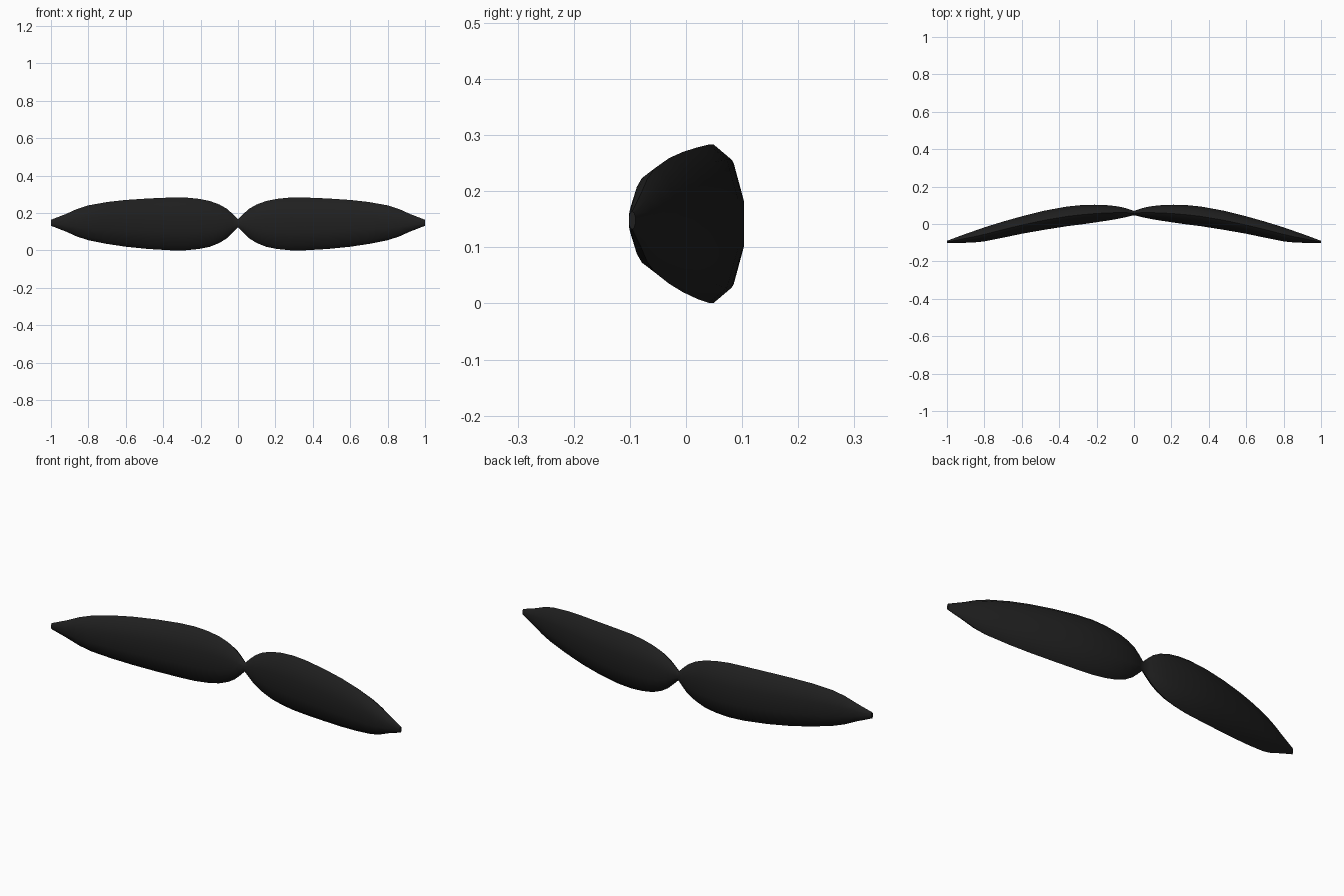
import bpy, bmesh, math

if "Cube" in bpy.data.objects:
    bpy.data.objects.remove(bpy.data.objects["Cube"])

SIDES = 10

# Stations along one lobe: x, front y, back y, centre z, half height
STATIONS = [
    (0.00, 0.047, 0.070, 0.145, 0.022),
    (0.03, 0.040, 0.080, 0.145, 0.052),
    (0.06, 0.033, 0.089, 0.144, 0.079),
    (0.10, 0.025, 0.096, 0.143, 0.103),
    (0.15, 0.017, 0.101, 0.142, 0.122),
    (0.21, 0.008, 0.103, 0.142, 0.134),
    (0.28, -0.002, 0.101, 0.142, 0.141),
    (0.36, -0.012, 0.093, 0.142, 0.141),
    (0.48, -0.031, 0.071, 0.143, 0.135),
    (0.60, -0.052, 0.041, 0.145, 0.125),
    (0.70, -0.073, 0.013, 0.147, 0.112),
    (0.80, -0.093, -0.018, 0.148, 0.093),
    (0.86, -0.099, -0.039, 0.148, 0.074),
    (0.92, -0.101, -0.060, 0.148, 0.047),
    (1.00, -0.102, -0.090, 0.148, 0.016),
]

black = bpy.data.materials.new("soft_black")
black.diffuse_color = (0.014, 0.014, 0.014, 1)
black.use_nodes = True
black.node_tree.nodes["Principled BSDF"].inputs["Base Color"].default_value = black.diffuse_color

# Lofted lobe: one ten-sided ring at each station, flat side to front and back
bm = bmesh.new()
rings = []
flat = math.cos(math.pi / SIDES)
for x, y0, y1, zc, h in STATIONS:
    ring = []
    for i in range(SIDES):
        a = 2 * math.pi * (i + 0.5) / SIDES
        y = (y0 + y1) / 2 + (y1 - y0) / 2 * math.cos(a) / flat
        ring.append(bm.verts.new((x, y, zc + h * math.sin(a))))
    rings.append(ring)
for a, b in zip(rings, rings[1:]):
    for i in range(SIDES):
        j = (i + 1) % SIDES
        bm.faces.new((a[i], a[j], b[j], b[i]))
bm.faces.new(rings[-1])  # tip cap
bmesh.ops.recalc_face_normals(bm, faces=bm.faces)
mesh = bpy.data.meshes.new("twin_lobes")
bm.to_mesh(mesh)
bm.free()
mesh.materials.append(black)

lobes = bpy.data.objects.new("twin_lobes", mesh)
bpy.context.collection.objects.link(lobes)

# Second lobe, joined at the pinched middle
mirror = lobes.modifiers.new("mirror", "MIRROR")
mirror.use_clip = True

bpy.context.view_layer.objects.active = lobes
lobes.select_set(True)
bpy.ops.object.shade_smooth_by_angle(angle=math.radians(50))
